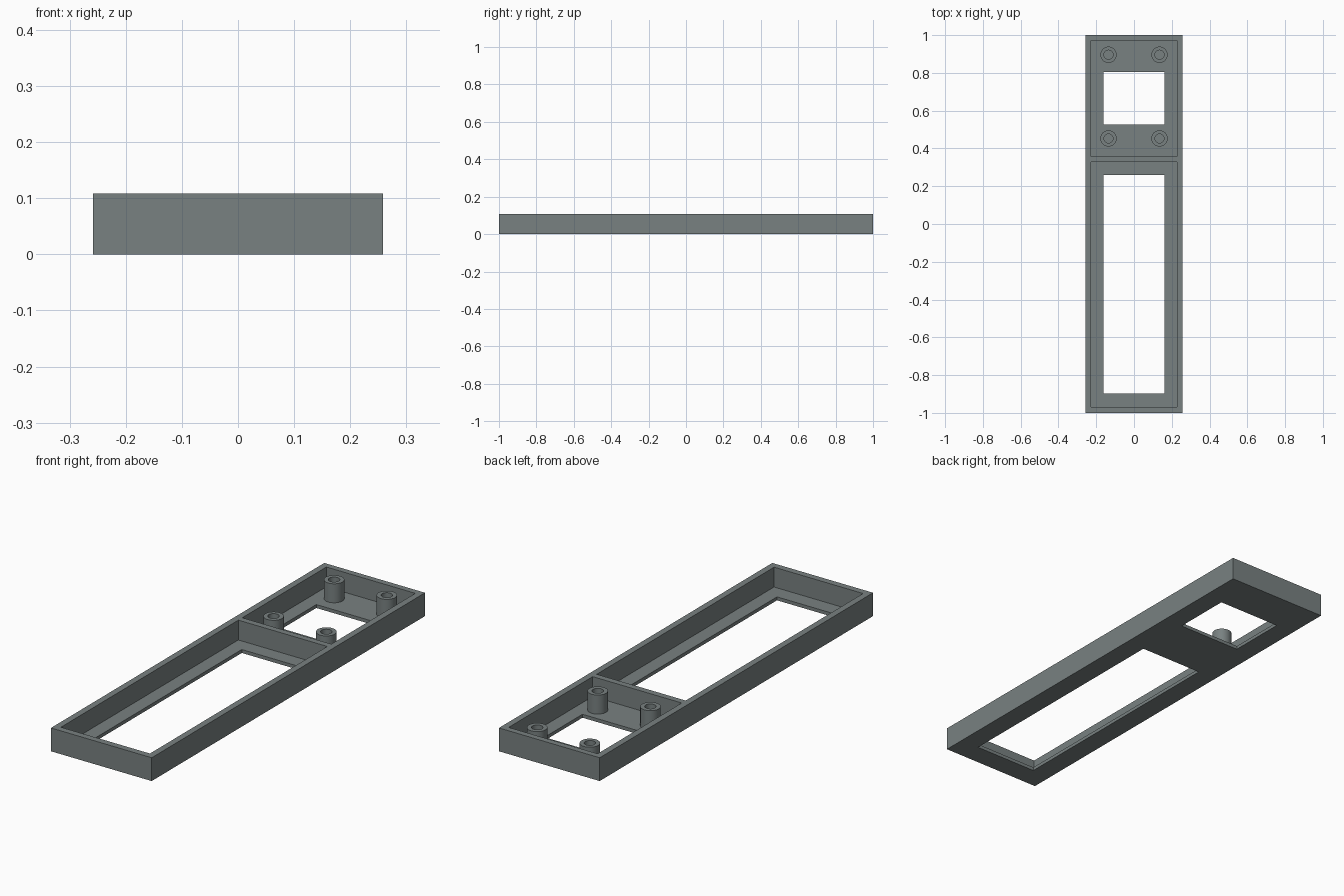
import bpy, bmesh, math

if "Cube" in bpy.data.objects:
    bpy.data.objects.remove(bpy.data.objects["Cube"])

WIDTH, HEIGHT, FLOOR = 0.516, 0.108, 0.016
POST_TOP = 0.104

grey = bpy.data.materials.new("slate_grey")
grey.diffuse_color = (0.19, 0.22, 0.22, 1)
grey.use_nodes = True
grey.node_tree.nodes["Principled BSDF"].inputs["Base Color"].default_value = grey.diffuse_color


def box(name, x, y0, y1, z0, z1):
    """Box spanning -x..x, y0..y1, z0..z1."""
    bm = bmesh.new()
    bmesh.ops.create_cube(bm, size=1)
    for v in bm.verts:
        v.co = (v.co.x * 2 * x,
                y0 + (v.co.y + 0.5) * (y1 - y0),
                z0 + (v.co.z + 0.5) * (z1 - z0))
    me = bpy.data.meshes.new(name)
    bm.to_mesh(me)
    bm.free()
    me.materials.append(grey)
    ob = bpy.data.objects.new(name, me)
    bpy.context.collection.objects.link(ob)
    return ob


def cut(target, cutter):
    """Subtract the cutter from the target, then remove the cutter."""
    mod = target.modifiers.new("cut", 'BOOLEAN')
    mod.operation, mod.solver, mod.object = 'DIFFERENCE', 'EXACT', cutter
    bpy.context.view_layer.objects.active = target
    bpy.ops.object.modifier_apply(modifier=mod.name)
    bpy.data.objects.remove(cutter)


# Tray with two pockets and a window through each pocket floor
tray = box("tray", WIDTH / 2, -1, 1, 0, HEIGHT)
for y0, y1 in ((-0.97, 0.328), (0.357, 0.972)):
    cut(tray, box("pocket_cutter", 0.228, y0, y1, FLOOR, 0.2))
for y0, y1 in ((-0.897, 0.259), (0.526, 0.804)):
    cut(tray, box("window_cutter", 0.162, y0, y1, -0.1, 0.2))


def post(name, x, y, outer=0.043, inner=0.024, sides=40):
    """Hollow screw post turned from a short profile."""
    profile = [(outer, FLOOR), (outer, POST_TOP), (inner, POST_TOP), (inner, FLOOR)]
    bm = bmesh.new()
    rings = []
    for r, z in profile:
        rings.append([bm.verts.new((r * math.cos(a), r * math.sin(a), z))
                      for a in (math.tau * i / sides for i in range(sides))])
    for low, high in zip(rings, rings[1:]):
        for i in range(sides):
            j = (i + 1) % sides
            bm.faces.new((low[i], low[j], high[j], high[i]))
    me = bpy.data.meshes.new(name)
    bm.to_mesh(me)
    bm.free()
    me.materials.append(grey)
    ob = bpy.data.objects.new(name, me)
    ob.location = (x, y, 0)
    bpy.context.collection.objects.link(ob)
    bpy.ops.object.select_all(action='DESELECT')
    ob.select_set(True)
    bpy.context.view_layer.objects.active = ob
    bpy.ops.object.shade_smooth_by_angle(angle=math.radians(30))


# Four screw posts around the small window
for side, x in (("left", -0.135), ("right", 0.135)):
    for end, y in (("front", 0.453), ("back", 0.896)):
        post(f"screw_post_{end}_{side}", x, y)
